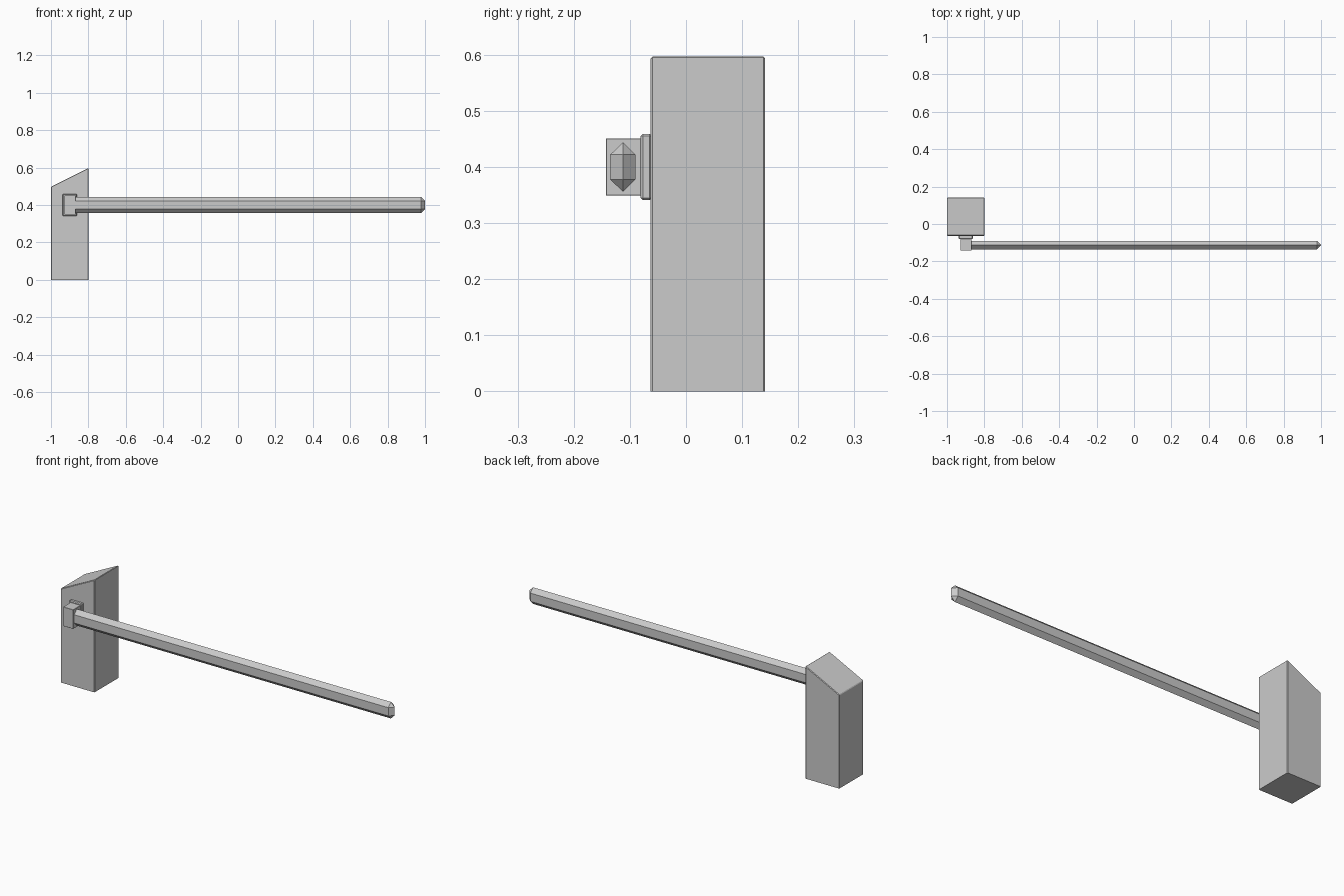
import bpy, bmesh

if "Cube" in bpy.data.objects:
    bpy.data.objects.remove(bpy.data.objects["Cube"])


def loft(name, rings, bevel=0.0, segments=1):
    """Skin matching rings of points and cap both ends."""
    bm = bmesh.new()
    loops = [[bm.verts.new(p) for p in ring] for ring in rings]
    for a, b in zip(loops, loops[1:]):
        n = len(a)
        for i in range(n):
            bm.faces.new((a[i], a[(i + 1) % n], b[(i + 1) % n], b[i]))
    bm.faces.new(loops[0])
    bm.faces.new(loops[-1])
    # welds the collapsed tip of the boom
    bmesh.ops.remove_doubles(bm, verts=bm.verts, dist=1e-5)
    bmesh.ops.recalc_face_normals(bm, faces=bm.faces)
    if bevel:
        edges = [e for e in bm.edges if any(v.co.z > 0.01 for v in e.verts)]
        bmesh.ops.bevel(bm, geom=edges, offset=bevel, segments=segments,
                        profile=0.5, affect='EDGES')
    mesh = bpy.data.meshes.new(name)
    bm.to_mesh(mesh)
    bm.free()
    obj = bpy.data.objects.new(name, mesh)
    bpy.context.collection.objects.link(obj)
    return obj


def prism(name, profile, y0, y1, bevel):
    return loft(name, [[(x, y, z) for x, z in profile] for y in (y0, y1)], bevel)


def rect(x0, x1, z0, z1):
    return [(x0, z0), (x1, z0), (x1, z1), (x0, z1)]


# Cabinet with a sloping roof
prism("cabinet", [(-1, 0), (-0.8, 0), (-0.8, 0.598), (-1, 0.498)], -0.063, 0.141, 0.003)

# Pivot plate and arm clamp on the front
prism("pivot_plate", rect(-0.938, -0.862, 0.341, 0.459), -0.081, -0.061, 0.004)
prism("arm_clamp", rect(-0.928, -0.869, 0.349, 0.451), -0.143, -0.079, 0.001)

# Hexagonal boom, ending in a short vertical ridge
cy, cz, w, h, s = -0.1125, 0.4, 0.0225, 0.044, 0.022
section = [(0, -h), (w, -s), (w, s), (0, h), (-w, s), (-w, -s)]
boom = [[(x, cy + y, cz + z) for y, z in section] for x in (-0.88, 0.978)]
bm = bmesh.new()
base, end = [[bm.verts.new(p) for p in ring] for ring in boom]
low, high = [bm.verts.new((1.0, cy, cz + z)) for z in (-s, s)]
bm.faces.new(base)
for i in range(6):
    j = (i + 1) % 6
    bm.faces.new((base[i], base[j], end[j], end[i]))
for face in ((end[0], end[1], low), (end[1], end[2], high, low), (end[2], end[3], high),
             (end[3], end[4], high), (end[4], end[5], low, high), (end[5], end[0], low)):
    bm.faces.new(face)
bmesh.ops.recalc_face_normals(bm, faces=bm.faces)
mesh = bpy.data.meshes.new("boom_arm")
bm.to_mesh(mesh)
bm.free()
bpy.context.collection.objects.link(bpy.data.objects.new("boom_arm", mesh))
